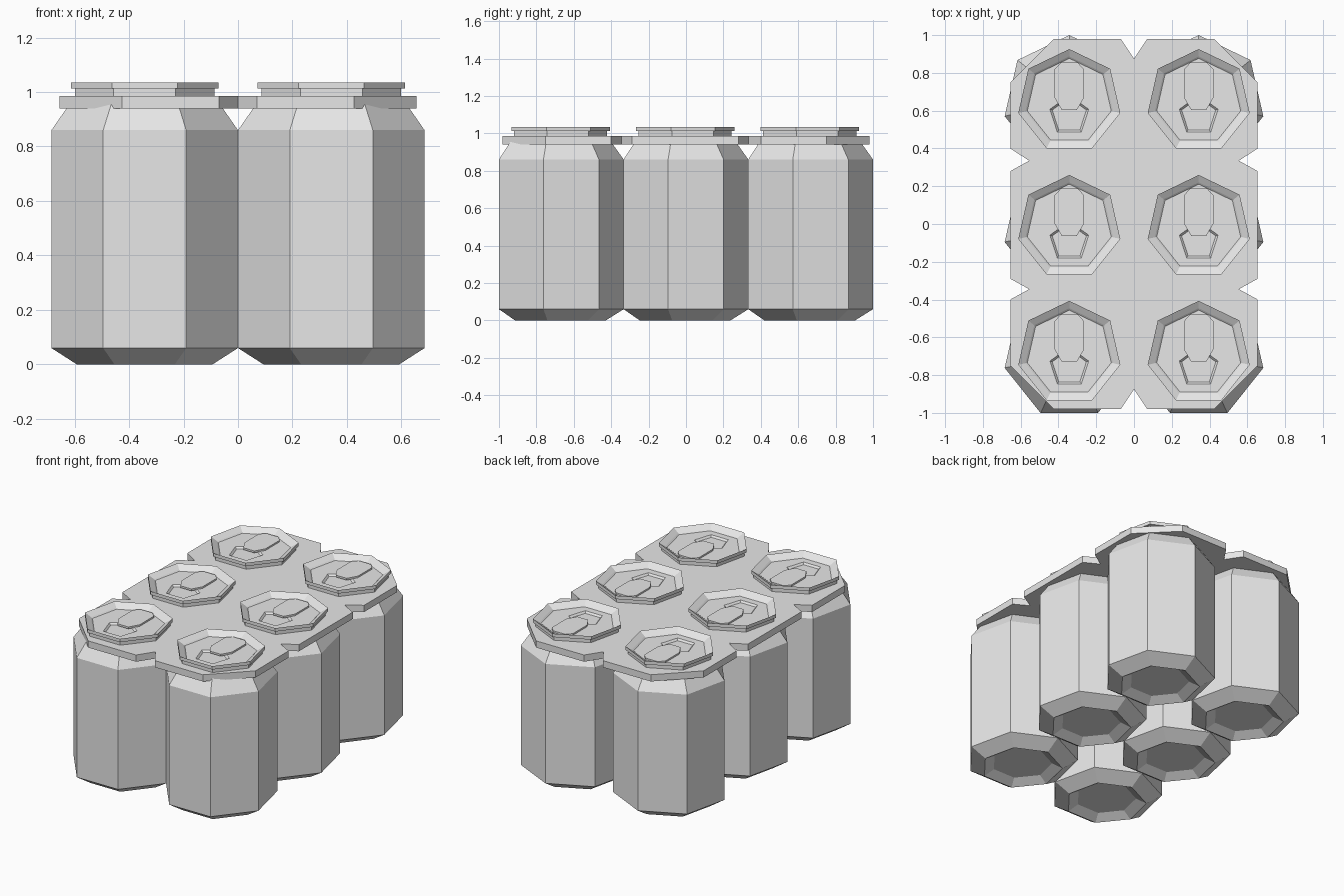
import bpy, bmesh
from math import sin, cos, tau

cube = bpy.data.objects.get("Cube")
if cube:
    bpy.data.objects.remove(cube, do_unlink=True)

# One plain grey for everything
grey = bpy.data.materials.new("light_grey")
grey.use_nodes = True
colour = (0.8, 0.8, 0.8, 1)
grey.diffuse_color = colour
grey.node_tree.nodes["Principled BSDF"].inputs["Base Color"].default_value = colour

# Centre of the front right can, and spacing of the pack
FIRST = (-0.3425, -0.684, 0)
STEP_X, STEP_Y = 0.685, 0.6665


def finish(name, bm, location=(0, 0, 0)):
    bmesh.ops.recalc_face_normals(bm, faces=bm.faces)
    mesh = bpy.data.meshes.new(name)
    bm.to_mesh(mesh)
    bm.free()
    mesh.materials.append(grey)
    obj = bpy.data.objects.new(name, mesh)
    obj.location = location
    bpy.context.collection.objects.link(obj)
    return obj


def loft(name, rings, location=(0, 0, 0)):
    """Closed solid through a stack of matching rings."""
    bm = bmesh.new()
    loops = [[bm.verts.new(p) for p in ring] for ring in rings]
    count = len(loops[0])
    for low, high in zip(loops, loops[1:]):
        for i in range(count):
            j = (i + 1) % count
            bm.faces.new((low[i], low[j], high[j], high[i]))
    bm.faces.new(loops[0][::-1])
    bm.faces.new(loops[-1])
    return finish(name, bm, location)


def polygon(sides, r, z, cy=0.0):
    """Regular polygon with one corner pointing to the back."""
    return [(-r * sin(tau * i / sides), cy + r * cos(tau * i / sides), z)
            for i in range(sides)]


def prism(name, outline, z0, z1, location=(0, 0, 0)):
    return loft(name, [[(x, y, z) for x, y in outline] for z in (z0, z1)], location)


def repeat_pack(obj):
    """Two columns by three rows."""
    for count, offset in ((2, (STEP_X, 0, 0)), (3, (0, STEP_Y, 0))):
        mod = obj.modifiers.new("Pack", "ARRAY")
        mod.count = count
        mod.use_relative_offset = False
        mod.use_constant_offset = True
        mod.constant_offset_displace = offset


# Seven-sided cans: dished base, body, shoulder, neck, rim and sunken lid
profile = [(0.19, 0.035), (0.255, 0), (0.351, 0.06), (0.351, 0.86),
           (0.262, 0.985), (0.262, 1.012), (0.277, 1.012), (0.277, 1.035),
           (0.238, 1.012), (0.228, 1.004)]
cans = loft("cans", [polygon(7, r, z) for r, z in profile], FIRST)

# Five-sided mouth pressed into each lid
cutter = loft("mouth_cutter", [polygon(5, 0.095, 0.992, -0.075),
                               polygon(5, 0.108, 1.004, -0.075),
                               polygon(5, 0.108, 1.05, -0.075)], FIRST)
cutter.hide_render = True
cutter.display_type = "WIRE"
cutter.hide_set(True)
cut = cans.modifiers.new("Mouth", "BOOLEAN")
cut.operation = "DIFFERENCE"
cut.solver = "EXACT"
cut.object = cutter
repeat_pack(cans)

# Pull tabs
half = [(0.04, -0.045), (0.078, 0.02), (0.078, 0.17), (0.045, 0.205)]
tab_outline = half + [(-x, y) for x, y in reversed(half)]
tabs = prism("pull_tabs", tab_outline, 1.002, 1.015, FIRST)
repeat_pack(tabs)

# Carrier sheet with notches between the cans
side = [(0, -0.875), (0.07, -0.98), (0.425, -0.98), (0.655, -0.75),
        (0.655, -0.4), (0.555, -0.345), (0.655, -0.29),
        (0.655, 0.28), (0.555, 0.335), (0.655, 0.4),
        (0.655, 0.75), (0.425, 0.98), (0.07, 0.98), (0, 0.875)]
sheet_outline = side + [(-x, y) for x, y in reversed(side[1:-1])]
prism("carrier_sheet", sheet_outline, 0.94, 0.985)
